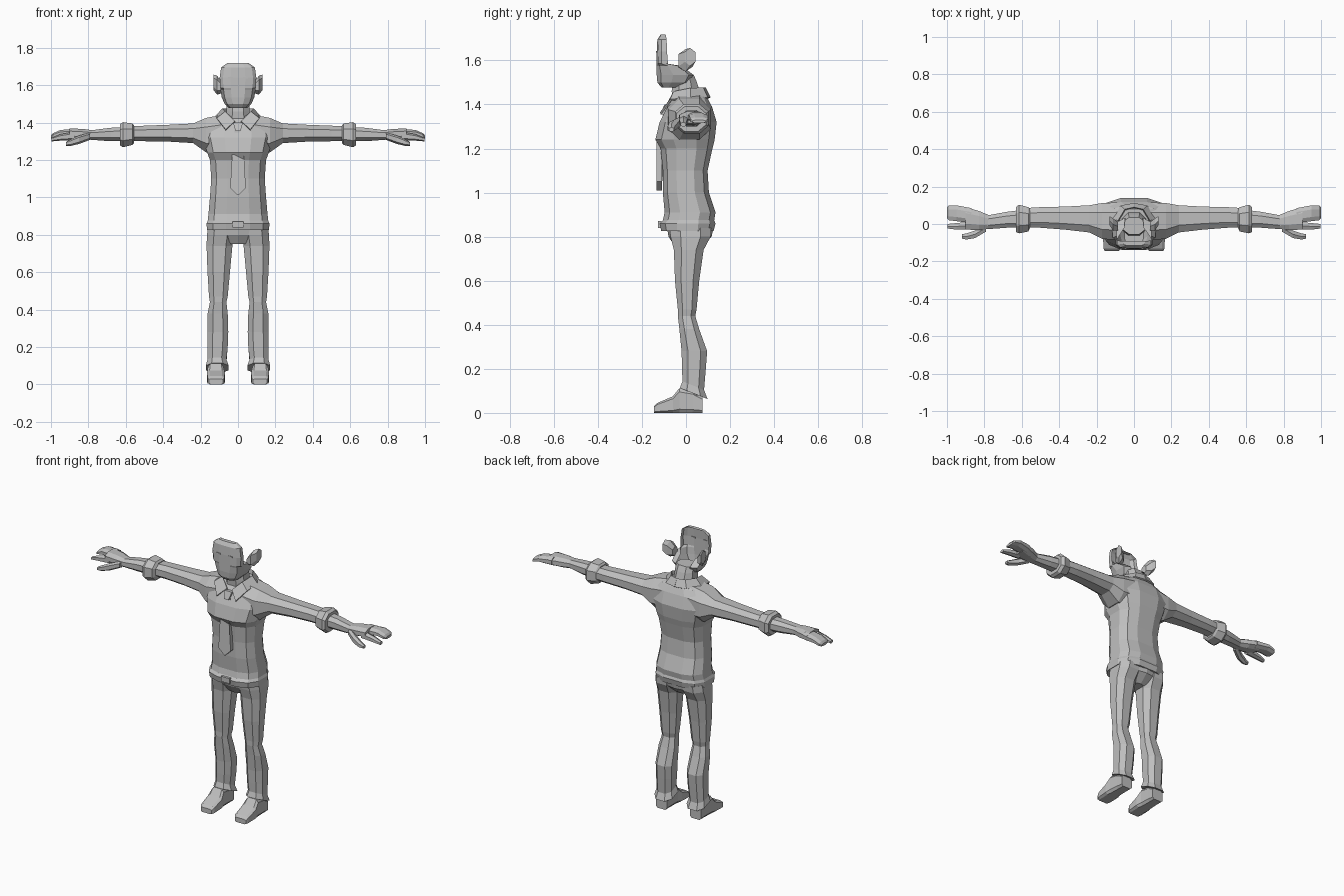
import bpy, bmesh, math
from mathutils import Vector

grey = bpy.data.materials.new("plain_grey")
grey.diffuse_color = (0.52, 0.52, 0.52, 1)


def finish(name, bm, mirror=False, thick=0, fix=True):
    if fix:
        bmesh.ops.recalc_face_normals(bm, faces=bm.faces[:])
    me = bpy.data.meshes.new(name)
    bm.to_mesh(me)
    bm.free()
    me.materials.append(grey)
    ob = bpy.data.objects.new(name, me)
    bpy.context.collection.objects.link(ob)
    if thick:
        m = ob.modifiers.new("thickness", 'SOLIDIFY')
        m.thickness = thick
        m.offset = 0
    if mirror:
        m = ob.modifiers.new("mirror", 'MIRROR')
        m.use_clip = True
    return ob


def loft(bm, rings, closed=True):
    rows = [[bm.verts.new(p) for p in r] for r in rings]
    n = len(rows[0])
    for a, b in zip(rows, rows[1:]):
        for i in range(n if closed else n - 1):
            j = (i + 1) % n
            bm.faces.new((a[i], a[j], b[j], b[i]))
    return rows


def tube(name, axis, sections, n=8, p=0.85, mirror=False, bend=None):
    """Section: position on axis, then low/high of the two other axes."""
    rings = []
    top = math.cos(math.pi / n) ** p
    for t, a0, a1, b0, b1 in sections:
        ring = []
        for i in range(n):
            w = 2 * math.pi * (i + 0.5) / n
            c, s = [math.copysign(abs(f) ** p, f) / top for f in (math.cos(w), math.sin(w))]
            a, b = (a0 + a1) / 2 + c * (a1 - a0) / 2, (b0 + b1) / 2 + s * (b1 - b0) / 2
            v = {'x': Vector((t, a, b)), 'y': Vector((a, t, b)), 'z': Vector((a, b, t))}[axis]
            ring.append(bend(v) if bend else v)
        rings.append(ring)
    bm = bmesh.new()
    rows = loft(bm, rings)
    bm.faces.new(rows[0])
    bm.faces.new(rows[-1])
    return finish(name, bm, mirror)


def plate(name, outline, y_of, depth, mirror=False):
    """Thin front plate from an x,z outline; y_of gives the depth position."""
    bm = bmesh.new()
    rows = loft(bm, [[(x, y_of(z) + d, z) for x, z in outline] for d in (0, depth)])
    bm.faces.new(rows[0])
    bm.faces.new(rows[1])
    return finish(name, bm, mirror)


# Shirt body
body = [(0.825, .166, -.112, .125), (0.86, .168, -.12, .134), (0.875, .162, -.105, .128),
        (0.91, .158, -.097, .134), (1.0, .15, -.105, .104), (1.1, .143, -.105, .098),
        (1.2, .15, -.115, .12), (1.24, .165, -.139, .13), (1.32, .185, -.12, .139),
        (1.39, .18, -.085, .118), (1.425, .13, -.06, .10), (1.45, .075, -.045, .08)]
tube("shirt_body", 'z', [(z, -h, h, f, b) for z, h, f, b in body], n=12, p=0.72)

# Sleeves, rolled cuffs, forearms
tube("sleeve", 'x', [(.09, -.085, .115, 1.24, 1.44), (.17, -.08, .112, 1.24, 1.425),
                     (.24, -.045, .10, 1.29, 1.395), (.37, -.03, .093, 1.298, 1.388),
                     (.50, -.02, .09, 1.30, 1.383), (.58, -.02, .085, 1.30, 1.38)], mirror=True)
tube("rolled_cuff", 'x', [(.555, -.02, .08, 1.29, 1.385), (.565, -.04, .09, 1.28, 1.395),
                          (.615, -.05, .103, 1.268, 1.402), (.632, -.042, .09, 1.278, 1.39)], mirror=True)
tube("forearm", 'x', [(.60, -.02, .075, 1.30, 1.375), (.68, -.02, .065, 1.30, 1.372),
                      (.79, -.028, .045, 1.308, 1.358)], mirror=True)

# Hands
tube("palm", 'x', [(.77, -.026, .045, 1.308, 1.358), (.83, -.032, .07, 1.308, 1.366),
                   (.90, -.03, .09, 1.315, 1.368)], mirror=True)
tube("fingers", 'x', [(.87, .005, .085, 1.315, 1.367), (.95, .015, .10, 1.322, 1.36),
                      (.99, .02, .10, 1.315, 1.342), (1.0, .03, .088, 1.315, 1.33)], mirror=True)
tube("forefinger", 'x', [(.87, -.03, .012, 1.308, 1.35), (.95, -.03, .005, 1.305, 1.335),
                         (.998, -.024, .0, 1.30, 1.318)], n=6, mirror=True)
tube("thumb", 'x', [(.79, -.04, .0, 1.31, 1.345), (.85, -.075, -.035, 1.288, 1.328),
                    (.895, -.083, -.05, 1.277, 1.308), (.92, -.078, -.055, 1.277, 1.295)],
     n=6, mirror=True)

# Collar: folded strip open at the front
fold = [(.02, -.085, 1.405), (.07, -.055, 1.455), (.085, .02, 1.47), (.05, .078, 1.472), (0, .09, 1.472)]
hem = [(.065, -.115, 1.36), (.112, -.07, 1.42), (.118, .02, 1.43), (.07, .095, 1.43), (0, .108, 1.43)]
inner = [(x * .85, y * .9, 1.39) for x, y, z in fold]
bm = bmesh.new()
loft(bm, [inner, fold, hem], closed=False)
finish("collar", bm, mirror=True, thick=0.01)

# Tie and knot
def tie_y(z):
    return -.133 if z < 1.25 else -.133 - (z - 1.25) * .1 if z < 1.27 else -.14 + (z - 1.27) * .4
tie = [(0, 1.01), (.042, 1.05), (.03, 1.25), (.017, 1.37), (-.017, 1.37), (-.03, 1.25), (-.042, 1.05)]
plate("tie", tie, tie_y, 0.025)
plate("tie_knot", [(.014, 1.355), (.026, 1.40), (-.026, 1.40), (-.014, 1.355)], lambda z: tie_y(z) - .01, 0.04)
plate("belt_buckle", [(.03, .84), (.03, .872), (-.03, .872), (-.03, .84)], lambda z: -.127, 0.015)

# Trousers
tube("trouser_hips", 'z', [(.75, -.05, .05, -.045, .06), (.80, -.15, .15, -.075, .112),
                           (.86, -.16, .16, -.085, .125)], n=10)

def slant(v):
    # trouser hems drop toward the heel
    if v.z < 0.14:
        v.z -= (v.y - .03) * 0.4
    return v
tube("trouser_leg", 'z', [(.09, .05, .172, -.028, .098), (.125, .062, .163, -.016, .082),
                          (.20, .055, .163, -.018, .09), (.28, .052, .163, -.02, .096),
                          (.38, .055, .162, -.03, .06), (.44, .062, .15, -.037, .042),
                          (.47, .055, .155, -.037, .048), (.60, .043, .163, -.05, .06),
                          (.74, .03, .168, -.055, .08), (.80, .02, .166, -.07, .112),
                          (.84, .02, .16, -.075, .115)], p=0.8, mirror=True, bend=slant)

# Shoes
tube("ankle", 'z', [(.05, .08, .155, -.015, .07), (.14, .08, .15, -.01, .07)], mirror=True)
tube("shoe", 'y', [(-.145, .08, .156, 0, .03), (-.13, .072, .163, 0, .045), (-.06, .07, .166, 0, .075),
                   (-.03, .078, .16, 0, .112), (.03, .08, .157, 0, .10), (.075, .08, .156, 0, .072)],
     p=0.4, mirror=True)

# Neck and open-backed face shell
tube("neck", 'z', [(1.40, -.07, .07, -.06, .065), (1.46, -.062, .062, -.065, .062),
                   (1.50, -.06, .06, -.06, .05), (1.535, -.058, .058, -.055, .035)])
shape = [(.55, 0), (1, .12), (1, .55), (.82, .88), (.4, 1)]
shape += [(-x, d) for x, d in reversed(shape)]
face = [(1.478, .05, -.112, -.04), (1.50, .072, -.13, .012), (1.535, .087, -.133, .033),
        (1.575, .094, -.133, -.02), (1.585, .095, -.133, -.082), (1.64, .098, -.133, -.086),
        (1.695, .09, -.13, -.088), (1.717, .058, -.116, -.092)]
bm = bmesh.new()
rows = loft(bm, [[(x * h, b + (f - b) * d, z) for x, d in
                  ([(1 if abs(x) < .6 and d == 0 and z > 1.58 else abs(x), d) if x > 0 else
                    (-1 if abs(x) < .6 and d == 0 and z > 1.58 else x, d) for x, d in shape])]
                 for z, h, f, b in face], closed=False)
bm.faces.new(rows[0])
bm.faces.new(rows[-1])
finish("face_shell", bm)

# Eyes and ears
plate("eye", [(.028, 1.635), (.054, 1.635), (.054, 1.643), (.028, 1.643)], lambda z: -.136, 0.008, mirror=True)
tube("ear", 'x', [(.085, -.035, .01, 1.56, 1.61), (.112, -.035, .03, 1.555, 1.645),
                  (.132, -.005, .042, 1.58, 1.652)], n=6, mirror=True)
